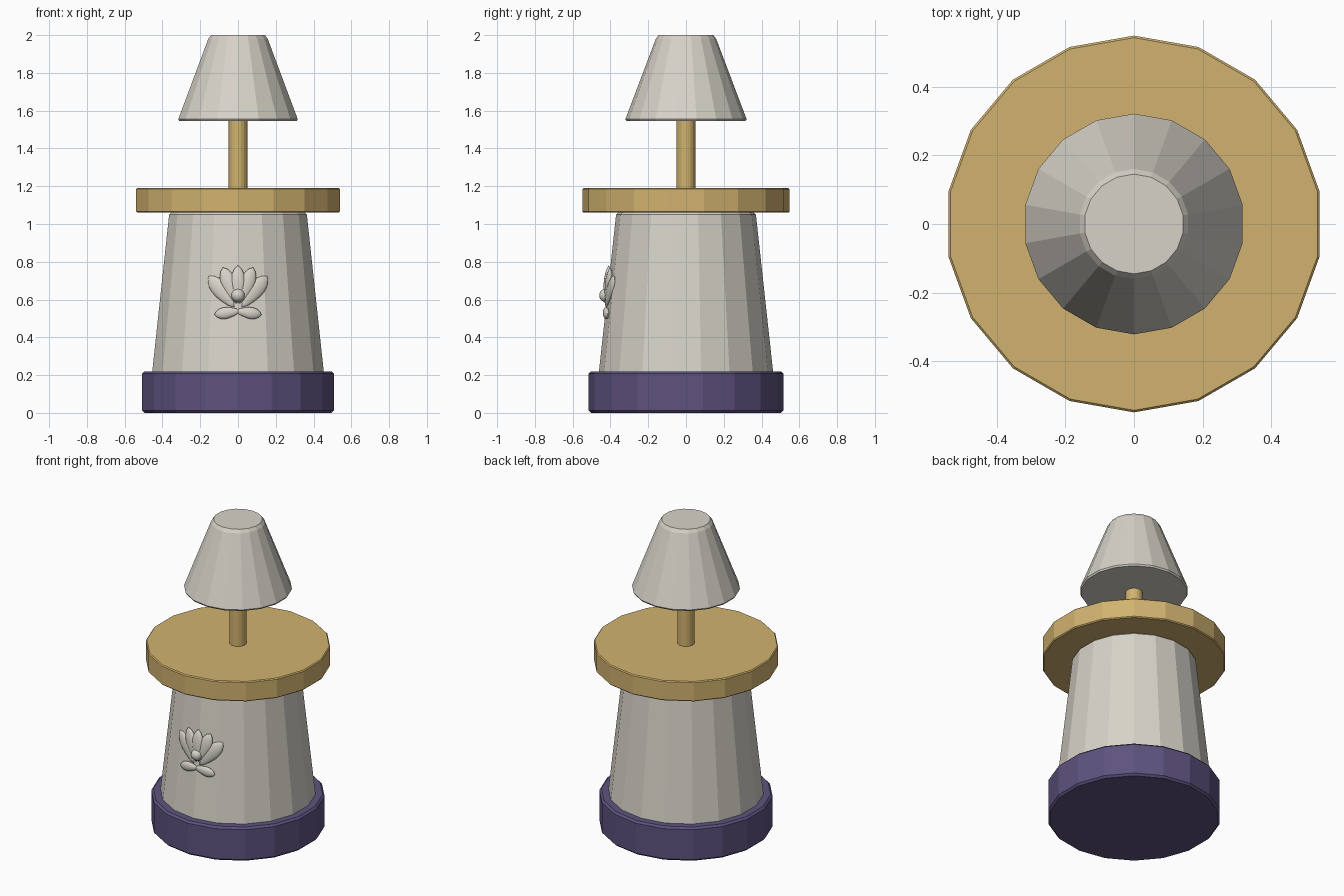
import bpy
import bmesh
from math import sin, cos, pi, sqrt
from mathutils import Matrix, Vector

cube = bpy.data.objects.get("Cube")
if cube:
    bpy.data.objects.remove(cube, do_unlink=True)


def material(name, rgb):
    m = bpy.data.materials.new(name)
    m.use_nodes = True
    m.diffuse_color = (*rgb, 1)
    bsdf = m.node_tree.nodes["Principled BSDF"]
    bsdf.inputs["Base Color"].default_value = (*rgb, 1)
    bsdf.inputs["Roughness"].default_value = 0.6
    return m


CREAM = material("warm grey", (0.68, 0.65, 0.58))
GOLD = material("gold", (0.64, 0.45, 0.16))
PURPLE = material("purple", (0.11, 0.085, 0.21))


def lathe(name, profile, mat, sides=18, smooth=False, matrix=None):
    """Closed solid turned from (radius, height) points, first corner on +y."""
    bm = bmesh.new()
    rings = []
    for r, z in profile:
        rings.append([bm.verts.new((r * sin(2 * pi * i / sides),
                                    r * cos(2 * pi * i / sides), z))
                      for i in range(sides)])
    for low, high in zip(rings, rings[1:]):
        for i in range(sides):
            j = (i + 1) % sides
            bm.faces.new((low[i], low[j], high[j], high[i]))
    bm.faces.new(rings[0])
    bm.faces.new(rings[-1])
    if matrix:
        bm.transform(matrix)
    bmesh.ops.recalc_face_normals(bm, faces=bm.faces)
    for f in bm.faces:
        f.smooth = smooth
    mesh = bpy.data.meshes.new(name)
    bm.to_mesh(mesh)
    bm.free()
    mesh.materials.append(mat)
    ob = bpy.data.objects.new(name, mesh)
    bpy.context.collection.objects.link(ob)
    return ob


def drum(r_low, z_low, r_high, z_high, b):
    """Profile of a tapered drum with a small chamfer at both rims."""
    slope = (r_high - r_low) / (z_high - z_low)
    return [(r_low - b, z_low), (r_low + slope * b, z_low + b),
            (r_high - slope * b, z_high - b), (r_high - b, z_high)]


# Tower: base, tapered body, gallery disc, post and cap
lathe("base", drum(0.515, 0, 0.515, 0.22, 0.012), PURPLE)
lathe("body", drum(0.474, 0.1, 0.368, 1.07, 0.02), CREAM)
lathe("gallery_disc", drum(0.548, 1.06, 0.548, 1.19, 0.006), GOLD)
lathe("post", [(0.05, 1.15), (0.05, 1.6)], GOLD)
lathe("cap", [(0.315, 1.545), (0.321, 1.555), (0.16, 1.98),
              (0.145, 2.0)], CREAM)


# Flower emblem on the front of the body
def on_body(x, z, lift=0.0):
    r = 0.474 - 0.109 * (z - 0.1) + lift
    return Vector((x, -sqrt(r * r - x * x), z))


def petal(name, start, end, width, depth, lift):
    a, b = on_body(*start, lift), on_body(*end, lift)
    up = (b - a).normalized()
    out = Vector((a.x + b.x, a.y + b.y, 0))
    side = up.cross(out).normalized()
    front = side.cross(up)
    place = Matrix((side, front, up)).transposed().to_4x4()
    place.translation = a
    size = Matrix.Diagonal((width / 2, depth / 2, (b - a).length, 1))
    outline = [(0.02, 0), (0.45, 0.12), (0.75, 0.3), (0.97, 0.5), (1, 0.64),
               (0.85, 0.79), (0.5, 0.92), (0.02, 1)]
    lathe(name, outline, CREAM, 16, True, place @ size)


petal("petal_centre", (0, 0.58), (0, 0.78), 0.075, 0.036, 0.008)
for sign, label in ((1, "left"), (-1, "right")):
    petal("petal_inner_" + label, (sign * 0.01, 0.58), (sign * 0.08, 0.77),
          0.08, 0.034, 0.005)
    petal("petal_outer_" + label, (sign * 0.02, 0.56), (sign * 0.155, 0.725),
          0.085, 0.034, 0.003)
    petal("leaf_" + label, (sign * -0.012, 0.54), (sign * 0.125, 0.52),
          0.062, 0.034, 0.006)

# Round bud at the heart of the flower
bud = [(max(0.036 * sin(pi * k / 10), 0.0005), -0.036 * cos(pi * k / 10))
       for k in range(11)]
lathe("flower_bud", bud, CREAM, 18, True,
      Matrix.Translation(on_body(0, 0.622, 0.006)))
